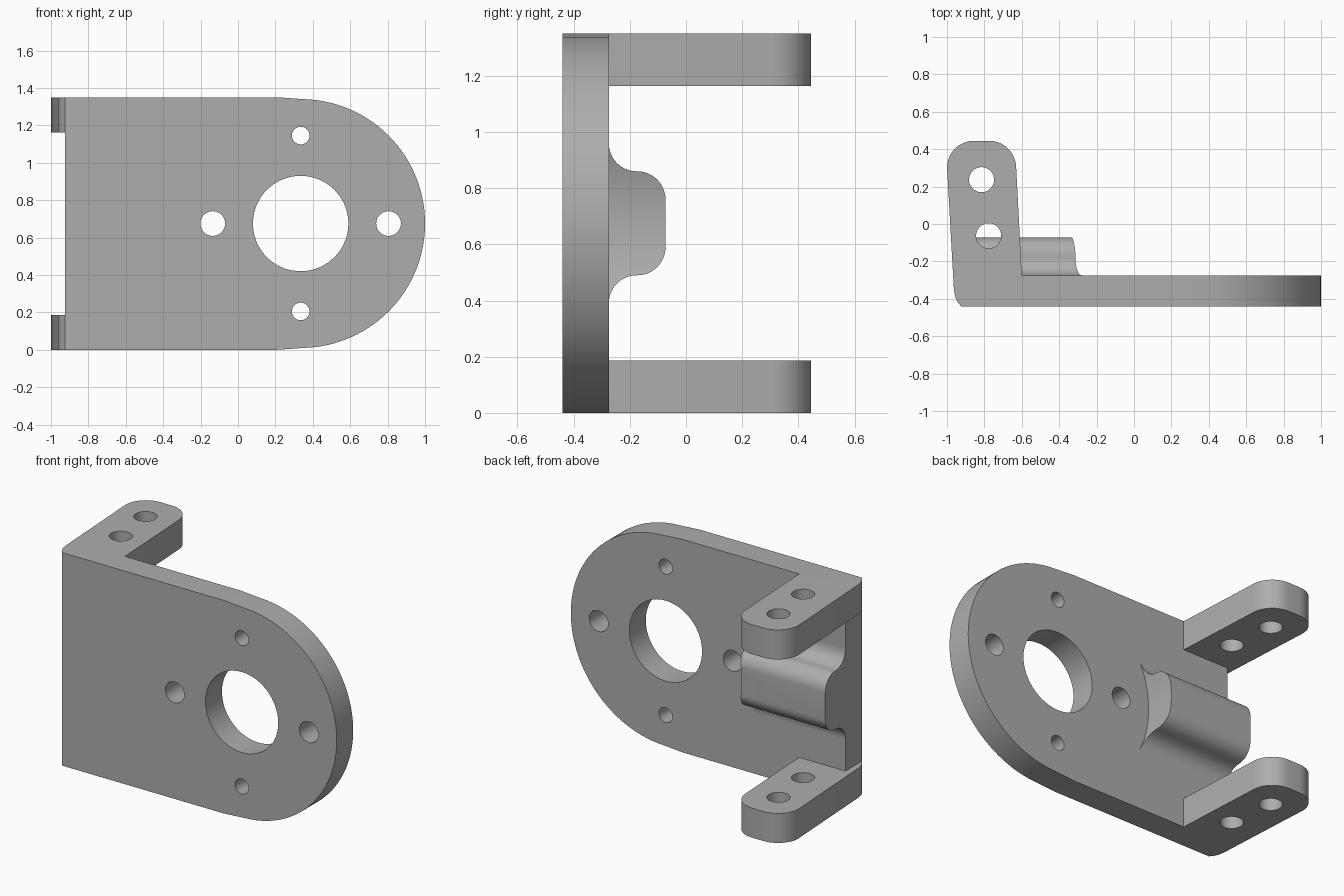
import bpy, bmesh
from math import sin, cos, radians
from mathutils import Vector

cube = bpy.data.objects.get("Cube")
if cube:
    bpy.data.objects.remove(cube, do_unlink=True)

# Single metal colour
GREY = (0.42, 0.42, 0.42, 1)
metal = bpy.data.materials.new("plain grey metal")
metal.use_nodes = True
metal.diffuse_color = GREY
metal.node_tree.nodes["Principled BSDF"].inputs["Base Color"].default_value = GREY


def arc(cx, cy, r, start, end, steps):
    """Points along a circular arc, angles in degrees."""
    angles = [radians(start + (end - start) * i / steps) for i in range(steps + 1)]
    return [(cx + r * cos(a), cy + r * sin(a)) for a in angles]


def prism(name, outline, low, high, axis):
    """Extrude a 2D outline along an axis; the other two axes hold the outline."""
    place = {"X": lambda u, v, d: (d, u, v),
             "Y": lambda u, v, d: (u, d, v),
             "Z": lambda u, v, d: (u, v, d)}[axis]
    bm = bmesh.new()
    face = bm.faces.new([bm.verts.new(place(u, v, low)) for u, v in outline])
    result = bmesh.ops.extrude_face_region(bm, geom=[face])
    verts = [g for g in result["geom"] if isinstance(g, bmesh.types.BMVert)]
    bmesh.ops.translate(bm, verts=verts, vec=Vector(place(0, 0, high - low)))
    bmesh.ops.recalc_face_normals(bm, faces=bm.faces)
    mesh = bpy.data.meshes.new(name)
    bm.to_mesh(mesh)
    bm.free()
    mesh.materials.append(metal)
    obj = bpy.data.objects.new(name, mesh)
    bpy.context.collection.objects.link(obj)
    return obj


def drill(obj, cx, cy, r, axis, steps=48):
    """Cut a round hole through the part."""
    cutter = prism("drill_cutter", arc(cx, cy, r, 0, 360, steps)[:-1], -3, 3, axis)
    cutter.hide_render = True
    mod = obj.modifiers.new("hole", "BOOLEAN")
    mod.operation, mod.solver, mod.object = "DIFFERENCE", "EXACT", cutter
    select(obj)
    bpy.ops.object.modifier_apply(modifier=mod.name)
    bpy.data.objects.remove(cutter, do_unlink=True)


def select(obj):
    bpy.ops.object.select_all(action="DESELECT")
    obj.select_set(True)
    bpy.context.view_layer.objects.active = obj


def finish(obj):
    select(obj)
    bpy.ops.object.shade_smooth_by_angle(angle=radians(30))


LEFT, FRONT, BACK, HEIGHT = -0.925, -0.44, -0.275, 1.35
MID, HUB = HEIGHT / 2, 0.335

# Mounting plate with a rounded end
outline = [(LEFT, 0), (0.21, 0)]
outline += arc(HUB, MID, 0.665, -84, 84, 56)
outline += [(0.21, HEIGHT), (LEFT, HEIGHT)]
plate = prism("mounting_plate", outline, FRONT, BACK, "Y")
drill(plate, HUB, MID, 0.255, "Y", 72)
for side in (-1, 1):
    drill(plate, HUB + side * 0.47, MID, 0.066, "Y")
    drill(plate, HUB, MID + side * 0.47, 0.047, "Y")
finish(plate)

# Hinge tabs at the top and bottom corners
tab_outline = [(LEFT, BACK), (LEFT, FRONT), (-0.945, -0.415), (-0.957, -0.385),
               (-0.963, -0.35)]
tab_outline += arc(-0.855, 0.3, 0.145, 177, 90, 14)
tab_outline += arc(-0.775, 0.3, 0.145, 90, 3, 14)
tab_outline += [(-0.6, BACK)]
for name, low, high in (("lower_tab", 0, 0.187), ("upper_tab", 1.163, HEIGHT)):
    tab = prism(name, tab_outline, low, high, "Z")
    drill(tab, -0.815, 0.237, 0.067, "Z")
    drill(tab, -0.777, -0.063, 0.067, "Z")
    finish(tab)

# Rear boss: flared root, rounded crown, end hollowed around the hub
half = arc(BACK + 0.1, MID - 0.275, 0.1, 180, 90, 12)
half = [(y, z + (MID - 0.185) - (MID - 0.175)) for y, z in half]
half += arc(-0.173, MID - 0.085, 0.1, -90, 0, 12)
boss_outline = half + [(y, HEIGHT - z) for y, z in reversed(half)]
boss = prism("rear_boss", boss_outline, LEFT, -0.2, "X")
drill(boss, HUB, MID, 0.674, "Y", 180)
finish(boss)
